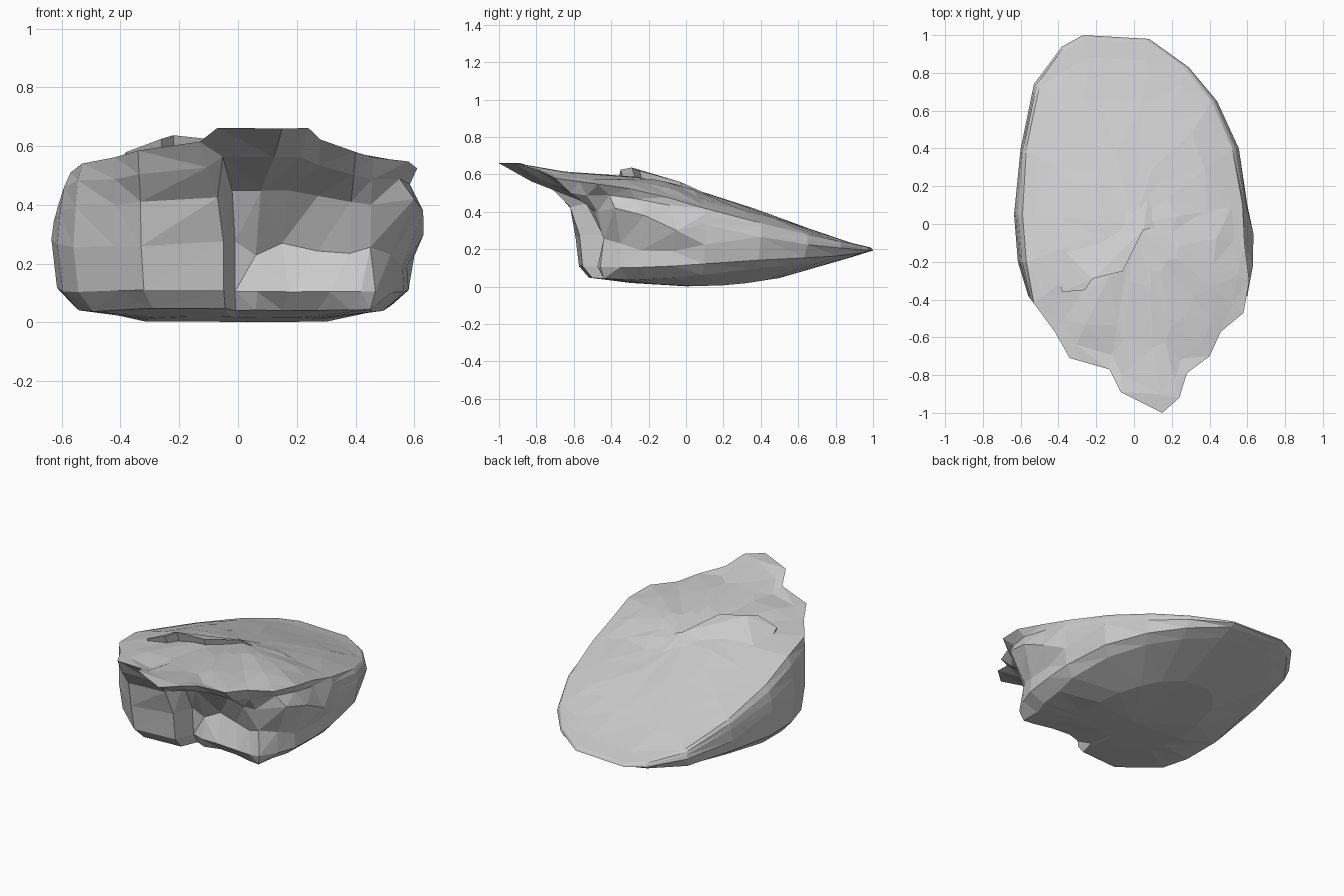
import bpy, bmesh, random
from mathutils import Vector

if "Cube" in bpy.data.objects:
    bpy.data.objects.remove(bpy.data.objects["Cube"])

random.seed(4)


def interp(profile, y):
    """Piecewise linear height along y."""
    if y <= profile[0][0]:
        return profile[0][1]
    for (a, za), (b, zb) in zip(profile, profile[1:]):
        if y <= b:
            return za + (zb - za) * (y - a) / (b - a)
    return profile[-1][1]


# Height profiles along y
TOP = [(-1, .668), (-.6, .64), (-.3, .595), (-.1, .565), (0, .535), (.2, .465), (.55, .37), (.8, .28), (1, .21)]
RIM = [(-1, .66), (-.89, .662), (-.77, .615), (-.7, .58), (-.45, .545), (-.2, .51), (0, .445), (.4, .34),
       (.73, .26), (1, .207)]
MID = [(-.6, .25), (0, .26), (.4, .24), (1, .193)]
KEEL = [(-.55, .05), (-.3, .035), (0, .05), (.2, .08), (.8, .14), (1, .18)]
BOTTOM = [(-.5, .04), (-.3, .02), (.1, 0), (.3, .015), (.65, .07), (.8, .1), (1, .18)]

# Plan outlines, starting at the front tip and running round by the left
rim = [(.15, -1), (-.07, -.89), (-.13, -.77), (-.34, -.71), (-.42, -.57), (-.53, -.42),
       (-.57, -.2), (-.59, .05), (-.57, .4), (-.5, .73), (-.37, .92), (-.26, .98),
       (.07, .96), (.27, .82), (.41, .65), (.52, .4), (.575, .1), (.585, -.1),
       (.61, -.3), (.58, -.47), (.46, -.57), (.4, -.7), (.28, -.79), (.24, -.92)]
mid = [(.06, -.42), (-.01, -.44), (-.05, -.57), (-.33, -.59), (-.42, -.51), (-.56, -.38),
       (-.615, -.2), (-.635, .05), (-.6, .4), (-.53, .74), (-.38, .94), (-.27, 1),
       (.08, .98), (.29, .83), (.44, .65), (.555, .4), (.6, .1), (.575, -.07),
       (.56, -.24), (.52, -.35), (.45, -.44), (.38, -.43), (.27, -.4), (.15, -.39)]
N = len(rim)
foot_scale = {0: 1.08, 20: 1.04, 21: 1.1, 22: 1.16, 23: 1.16}
# Corners of the ledge hanging over the right side
ledge = {17: (.632, -.05, .3), 18: (.63, -.22, .38), 19: (.6, -.38, .42)}


def crown(x, y, s):
    """Top surface height at a point lying at fraction s of the rim."""
    r = interp(RIM, y)
    return r + (interp(TOP, y) - r) * (1 - s ** 2.5)


rings = []
# Domed top
for s in (.35, .7, .9):
    ring = []
    for x, y in rim:
        k = s + random.uniform(-.05, .05) * (s < .9)
        ring.append((x * k, y * k, crown(x * k, y * k, s) + random.uniform(-.004, .004)))
    rings.append(ring)
rings.append([(x, y, interp(RIM, y)) for x, y in rim])

# Thick lip, undercut, waist, foot and base
lip, under, waist, foot, base = [], [], [], [], []
for i, ((rx, ry), (mx, my)) in enumerate(zip(rim, mid)):
    zm, zr, zk = interp(MID, my), interp(RIM, ry), interp(KEEL, my)
    front = i < 5 or i > 19
    t = .7 if front else .5
    h = .76 if front else .8
    lip.append((mx + (rx - mx) * t, my + (ry - my) * t, zm + (zr - zm) * h))
    t = .2 + random.uniform(-.06, .06)
    p = (mx + (rx - mx) * t, my + (ry - my) * t, zm + (zr - zm) * .48)
    under.append(ledge.get(i, p))
    drop = .04 if i in ledge else 0
    waist.append((mx, my, zm - drop + random.uniform(-.03, .03) * (my < .7)))
    f = foot_scale.get(i, 1.01 if i in ledge else .97)
    foot.append((mx * f, my * f, zk + (zm - zk) * .3))
    b = .88 if i not in foot_scale else 1.0
    base.append((mx * b, my * b, interp(KEEL, my * b)))
rings += [lip, under, waist, foot, base]

# Shallow underside
rings.append([(x * .5, y * .5, interp(BOTTOM, y * .5)) for x, y in mid])

bm = bmesh.new()
vr = [[bm.verts.new(p) for p in ring] for ring in rings]
for a, b in zip(vr, vr[1:]):
    for i in range(N):
        j = (i + 1) % N
        bm.faces.new((a[i], b[i], b[j], a[j]))
for ring, z in ((vr[0], interp(TOP, 0)), (vr[-1], .002)):
    c = bm.verts.new((0, 0, z))
    for i in range(N):
        bm.faces.new((ring[i], ring[(i + 1) % N], c))
bmesh.ops.triangulate(bm, faces=bm.faces[:])
bmesh.ops.recalc_face_normals(bm, faces=bm.faces[:])
me = bpy.data.meshes.new("rock_body")
bm.to_mesh(me)
bm.free()
bpy.context.collection.objects.link(bpy.data.objects.new("rock_body", me))


def flake(name, outline, depth):
    """Layered plate of stone lying on the top: outline of (x, y, z)."""
    fb = bmesh.new()
    top = [fb.verts.new(p) for p in outline]
    low = [fb.verts.new(Vector(p) - Vector((0, -.03, depth))) for p in outline]
    n = len(top)
    fb.faces.new(top)
    fb.faces.new(low[::-1])
    for i in range(n):
        fb.faces.new((top[i], low[i], low[(i + 1) % n], top[(i + 1) % n]))
    bmesh.ops.triangulate(fb, faces=fb.faces[:])
    bmesh.ops.recalc_face_normals(fb, faces=fb.faces[:])
    m = bpy.data.meshes.new(name)
    fb.to_mesh(m)
    fb.free()
    bpy.context.collection.objects.link(bpy.data.objects.new(name, m))


# Raised layer with a stepped front edge, sinking into the slope behind
flake("top_layer", [(-.38, -.36, .58), (-.26, -.35, .625), (-.22, -.29, .637), (-.06, -.25, .62),
                    (.05, -.03, .56), (.14, -.02, .53), (.1, .3, .41), (-.3, .25, .41),
                    (-.46, -.05, .48)], .09)
